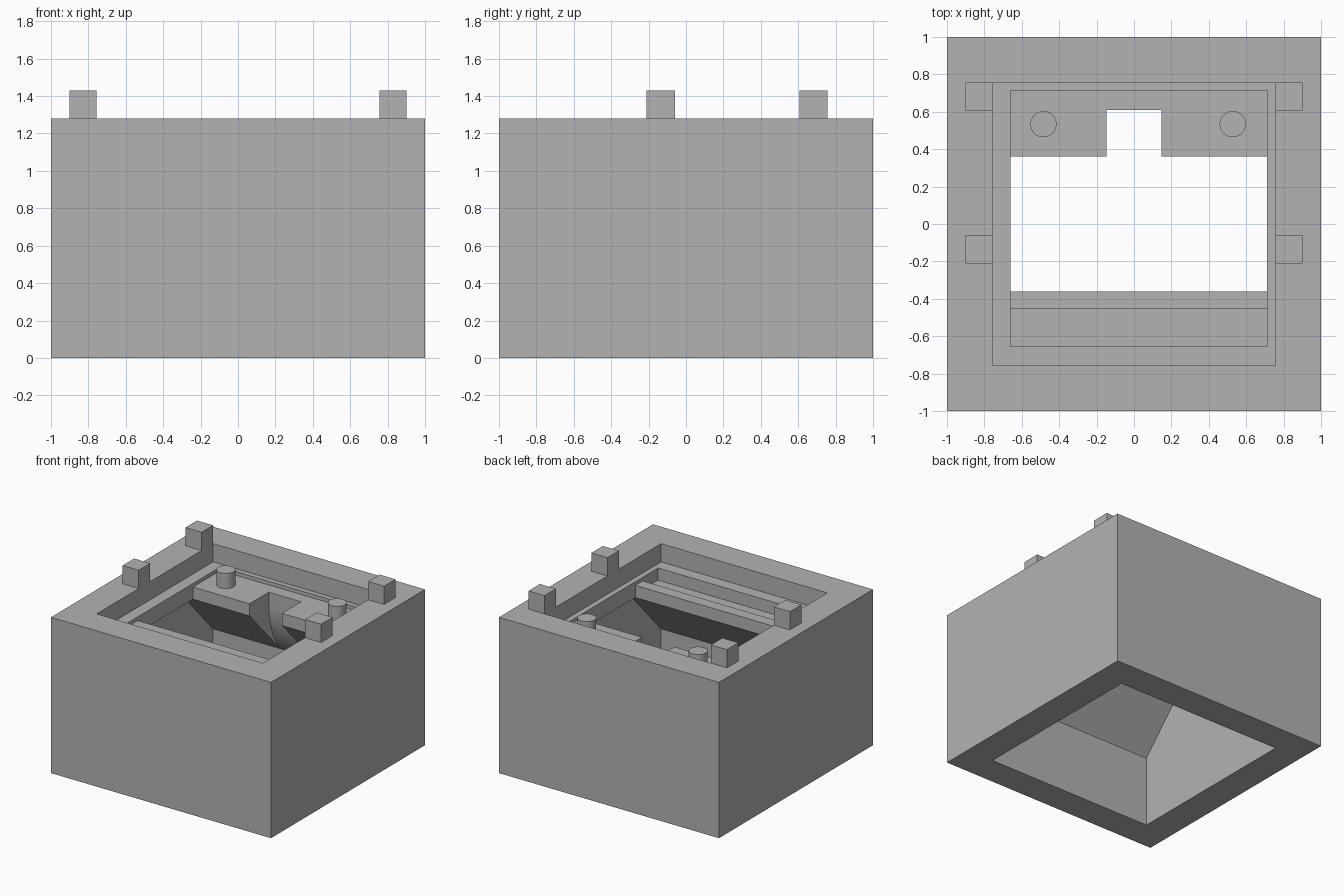
import bpy
import bmesh
import math

default = bpy.data.objects.get("Cube")
if default:
    bpy.data.objects.remove(default, do_unlink=True)

grey = bpy.data.materials.new("plain grey")
grey.use_nodes = True
GREY = (0.45, 0.45, 0.45, 1)
grey.diffuse_color = GREY
grey.node_tree.nodes["Principled BSDF"].inputs["Base Color"].default_value = GREY


def prism(name, profile, x0, x1):
    """Extrude a (y, z) profile along x."""
    bm = bmesh.new()
    face = bm.faces.new([bm.verts.new((x0, y, z)) for y, z in profile])
    out = bmesh.ops.extrude_face_region(bm, geom=[face])
    moved = [v for v in out["geom"] if isinstance(v, bmesh.types.BMVert)]
    bmesh.ops.translate(bm, verts=moved, vec=(x1 - x0, 0, 0))
    bmesh.ops.recalc_face_normals(bm, faces=bm.faces)
    mesh = bpy.data.meshes.new(name)
    bm.to_mesh(mesh)
    bm.free()
    mesh.materials.append(grey)
    obj = bpy.data.objects.new(name, mesh)
    bpy.context.collection.objects.link(obj)
    return obj


def box(name, x0, x1, y0, y1, z0, z1):
    return prism(name, [(y0, z0), (y1, z0), (y1, z1), (y0, z1)], x0, x1)


def carve(target, cutter):
    cutter.hide_render = True
    mod = target.modifiers.new(cutter.name, 'BOOLEAN')
    mod.operation = 'DIFFERENCE'
    mod.solver = 'EXACT'
    mod.object = cutter
    bpy.context.view_layer.objects.active = target
    bpy.ops.object.modifier_apply(modifier=mod.name)
    bpy.data.objects.remove(cutter, do_unlink=True)


TOP, LEDGE, SHELF, FLOOR, CEILING, WALL = 1.28, 1.13, 1.10, 1.03, 1.0, 0.58
HALF, THROAT = 0.756, 0.36

# Block with a square recess in its top
body = box("body", -1, 1, -1, 1, 0, TOP)
carve(body, box("recess_cutter", -HALF, HALF, -HALF, HALF, LEDGE, 1.5))

# Stepped well: front channel, ridge, open throat and rear shelf
carve(body, prism("well_cutter", [
    (-0.655, 1.2), (-0.655, FLOOR), (-0.455, FLOOR), (-0.455, SHELF),
    (-THROAT, SHELF), (-THROAT, 0.9), (THROAT, 0.9), (THROAT, SHELF),
    (0.713, SHELF), (0.713, 1.2)], -0.66, 0.712))

# Hollow underside, sloping in towards the throat
carve(body, prism("hollow_cutter", [
    (-HALF, -0.1), (HALF, -0.1), (HALF, WALL), (THROAT, CEILING),
    (-THROAT, CEILING), (-HALF, WALL)], -HALF, HALF))

# Rear slot whose back wall curves outward on the way down
radius, slot_y = 0.68, 0.61
sweep = math.asin((CEILING - WALL) / radius)
curve = [(slot_y + radius * (1 - math.cos(sweep * i / 12)),
          CEILING - radius * math.sin(sweep * i / 12)) for i in range(13)]
carve(body, prism("slot_cutter",
                  [(0.2, 1.12), (slot_y, 1.12)] + curve + [(0.2, WALL)],
                  -0.147, 0.147))

# Corner pegs flush with the recess walls
for side, x0, x1 in (("right", -0.902, -HALF), ("left", HALF, 0.902)):
    for end, y0, y1 in (("front", -0.21, -0.06), ("back", 0.608, 0.756)):
        box(f"{end}_{side}_peg", x0, x1, y0, y1, TOP, 1.43)

# Round pins on the rear shelf
for side, x in (("right", -0.484), ("left", 0.528)):
    bpy.ops.mesh.primitive_cylinder_add(vertices=48, radius=0.07, depth=0.125,
                                        location=(x, 0.534, SHELF + 0.0625))
    pin = bpy.context.object
    pin.name = f"{side}_pin"
    pin.data.materials.append(grey)

# Smooth the curved walls, keep the corners crisp
bpy.ops.object.select_all(action='DESELECT')
for obj in bpy.context.collection.objects:
    if obj.name == "body" or obj.name.endswith("_pin"):
        obj.select_set(True)
bpy.context.view_layer.objects.active = body
bpy.ops.object.shade_smooth_by_angle(angle=math.radians(25))
